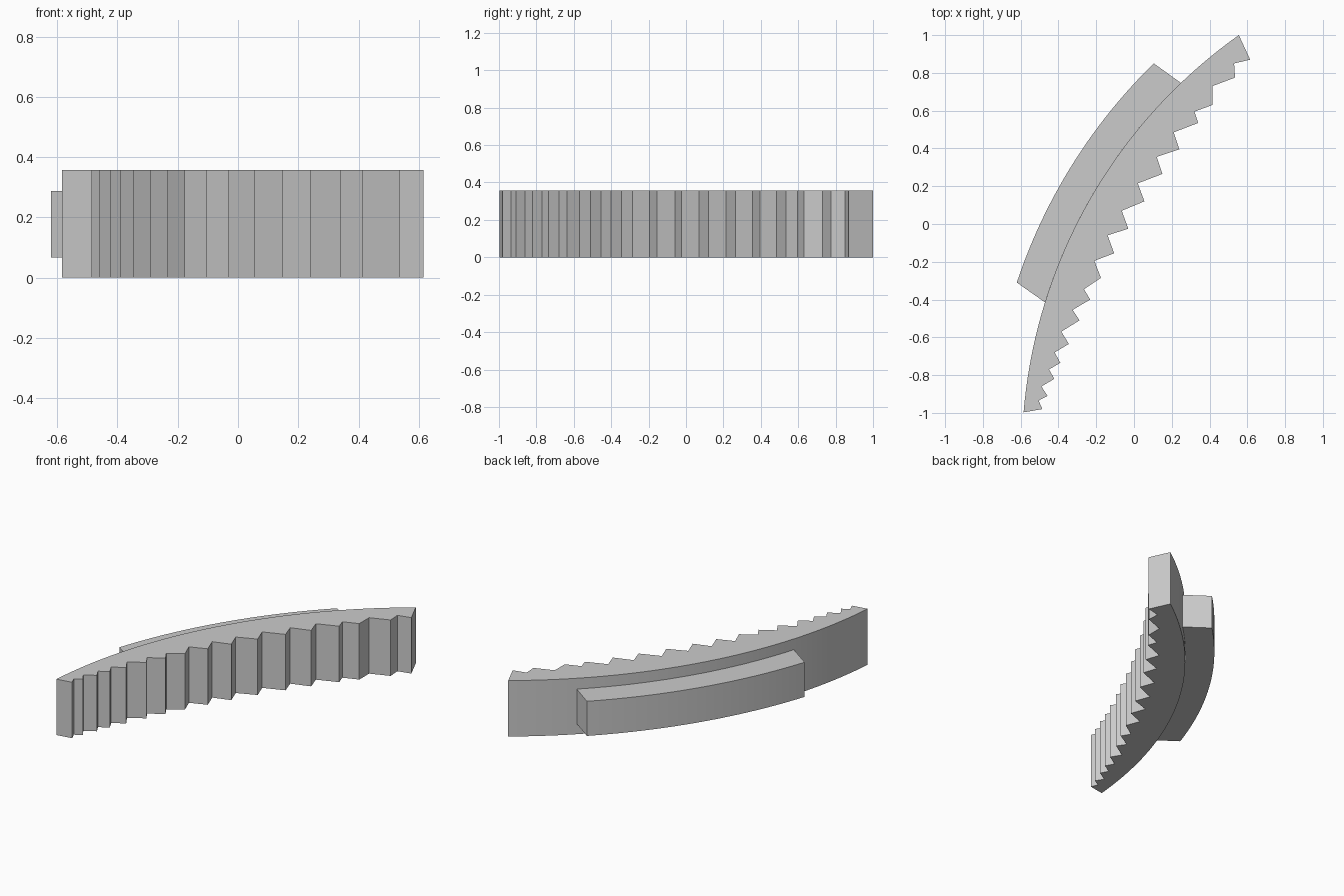
import bpy
import bmesh
from math import atan2, cos, sin, radians
from mathutils import Vector

default_cube = bpy.data.objects.get("Cube")
if default_cube:
    bpy.data.objects.remove(default_cube, do_unlink=True)

# One plain grey material
grey = bpy.data.materials.new("plain_grey")
grey.use_nodes = True
colour = (0.6, 0.6, 0.6, 1)
grey.diffuse_color = colour
grey.node_tree.nodes["Principled BSDF"].inputs["Base Color"].default_value = colour

ARC_CENTRE = Vector((2.131, -1.223))
BODY_RADIUS = 2.725
PLATE_RADIUS = 2.899


def arc_between(start, end, radius, steps=40):
    """Points of an arc around the shared centre, from start's bearing to end's."""
    bearings = [atan2(*(Vector(p) - ARC_CENTRE).yx) % radians(360) for p in (start, end)]
    points = []
    for i in range(steps + 1):
        angle = bearings[0] + (bearings[1] - bearings[0]) * i / steps
        points.append(ARC_CENTRE + radius * Vector((cos(angle), sin(angle))))
    return points


def extrude_outline(name, outline, bottom, top):
    """Raise a flat outline into a solid with smooth curves and sharp corners."""
    bm = bmesh.new()
    base = bm.faces.new([bm.verts.new((p[0], p[1], bottom)) for p in outline])
    raised = bmesh.ops.extrude_face_region(bm, geom=[base], use_keep_orig=True)
    verts = [v for v in raised["geom"] if isinstance(v, bmesh.types.BMVert)]
    bmesh.ops.translate(bm, verts=verts, vec=(0, 0, top - bottom))
    bmesh.ops.recalc_face_normals(bm, faces=bm.faces)
    mesh = bpy.data.meshes.new(name)
    bm.to_mesh(mesh)
    bm.free()
    mesh.materials.append(grey)
    obj = bpy.data.objects.new(name, mesh)
    bpy.context.collection.objects.link(obj)
    bpy.ops.object.select_all(action='DESELECT')
    obj.select_set(True)
    bpy.context.view_layer.objects.active = obj
    bpy.ops.object.shade_smooth_by_angle(angle=radians(25))
    return obj


# Toothed inner edge: tips and the notches that follow them, back to front
tips = [(.615, .87), (.535, .775), (.415, .63), (.34, .535), (.24, .395),
        (.15, .265), (.055, .12), (-.03, -.025), (-.105, -.155),
        (-.175, -.285), (-.232, -.4), (-.288, -.51), (-.345, -.635),
        (-.39, -.735), (-.422, -.82), (-.458, -.91), (-.485, -.98)]
notches = [(.53, .85), (.415, .73), (.32, .595), (.21, .485), (.12, .355),
           (.02, .215), (-.065, .07), (-.14, -.06), (-.21, -.195),
           (-.265, -.345), (-.325, -.455), (-.385, -.57), (-.42, -.68),
           (-.45, -.77), (-.49, -.86), (-.505, -.935)]
toothed_edge = [tips[0]]
for notch, tip in zip(notches, tips[1:]):
    toothed_edge += [notch, tip]

# Curved body with the smooth outer arc closing the toothed edge
outer_arc = arc_between((-.585, -.997), (.555, 1), BODY_RADIUS)
extrude_outline("toothed_body", outer_arc + toothed_edge, 0, .357)

# Curved plate on the outer side, with parallel ends
plate_outer = arc_between((-.62, -.31), (.105, .85), PLATE_RADIUS)
plate_inner = arc_between((.25, .745), (-.47, -.415), BODY_RADIUS)
extrude_outline("back_plate", plate_outer + plate_inner, .067, .288)
